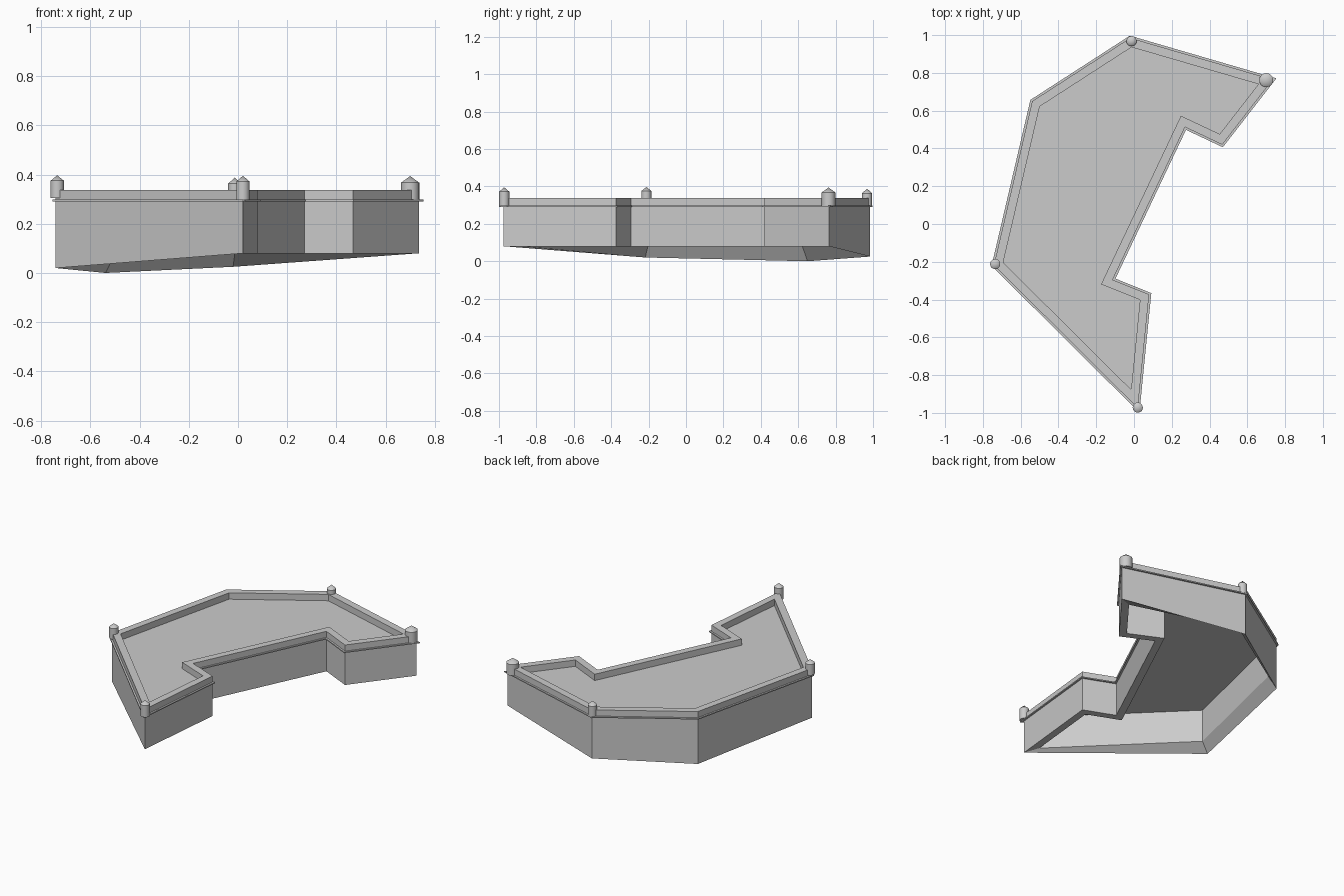
import bpy
import bmesh
from mathutils import Vector

cube = bpy.data.objects.get("Cube")
if cube:
    bpy.data.objects.remove(cube)

stone = bpy.data.materials.new("grey_stone")
stone.use_nodes = True
grey = (0.6, 0.6, 0.6, 1)
stone.diffuse_color = grey
stone.node_tree.nodes["Principled BSDF"].inputs["Base Color"].default_value = grey

# Wall plan, clockwise from above: x, y and height of the outer foot
PLAN = [(-0.02, 0.985, 0.025), (0.735, 0.765, 0.08), (0.467, 0.42, 0.08),
        (0.27, 0.513, 0.08), (-0.113, -0.295, 0.08), (0.08, -0.373, 0.08),
        (0.02, -0.975, 0.08), (-0.742, -0.218, 0.02), (-0.539, 0.65, 0.0)]
OUTLINE = [Vector(p[:2]) for p in PLAN]
FEET = [p[2] for p in PLAN]
COUNT = len(PLAN)
INNER_FOOT, DECK_LOW, DECK_TOP, WALL_TOP = 0.08, 0.289, 0.296, 0.337


def inset(distance):
    """Mitred copy of the plan, moved inwards by distance."""
    points = []
    for i, p in enumerate(OUTLINE):
        a = (p - OUTLINE[i - 1]).normalized()
        b = (OUTLINE[(i + 1) % COUNT] - p).normalized()
        na, nb = Vector((a.y, -a.x)), Vector((b.y, -b.x))
        points.append(p + (na + nb) * distance / (1 + na.dot(nb)))
    return points


def loop(bm, points, heights):
    return [bm.verts.new((p.x, p.y, z)) for p, z in zip(points, heights)]


def bridge(bm, first, second):
    for i in range(COUNT):
        j = (i + 1) % COUNT
        bm.faces.new((first[i], first[j], second[j], second[i]))


def finish(bm, name):
    bmesh.ops.recalc_face_normals(bm, faces=bm.faces)
    mesh = bpy.data.meshes.new(name)
    bm.to_mesh(mesh)
    bm.free()
    mesh.materials.append(stone)
    obj = bpy.data.objects.new(name, mesh)
    bpy.context.collection.objects.link(obj)
    return obj


def ring(name, profile):
    """Sweep a closed profile of (inset, heights) around the plan."""
    bm = bmesh.new()
    loops = [loop(bm, inset(d), z) for d, z in profile]
    for i, current in enumerate(loops):
        bridge(bm, loops[i - 1], current)
    return finish(bm, name)


def level(z):
    return [z] * COUNT


# Wall with parapet, sloping underneath from outer foot to inner foot
ring("wall", [(0, FEET), (0, level(WALL_TOP)),
              (0.045, level(WALL_TOP)), (0.045, level(INNER_FOOT))])

# Thin ledge around the outside
ring("ledge", [(0.02, level(0.291)), (-0.011, level(0.291)),
               (-0.011, level(0.298)), (0.02, level(0.298))])

# Deck
bm = bmesh.new()
low = loop(bm, inset(0.03), level(DECK_LOW))
high = loop(bm, inset(0.03), level(DECK_TOP))
bridge(bm, low, high)
bm.faces.new(low)
bm.faces.new(high)
finish(bm, "deck")


# Corner turrets with pointed caps
def turret(name, x, y, radius, base, eaves, tip, sides=20):
    bm = bmesh.new()
    for r_top, z0, z1 in ((radius, base, eaves), (0, eaves, tip)):
        made = bmesh.ops.create_cone(
            bm, cap_ends=True, segments=sides, radius1=radius,
            radius2=r_top, depth=z1 - z0)
        bmesh.ops.translate(bm, verts=made["verts"], vec=(x, y, (z0 + z1) / 2))
    obj = finish(bm, name)
    bpy.ops.object.select_all(action="DESELECT")
    obj.select_set(True)
    bpy.context.view_layer.objects.active = obj
    bpy.ops.object.shade_smooth_by_angle()


turret("turret_west", -0.735, -0.212, 0.027, 0.305, 0.375, 0.397)
turret("turret_front", 0.02, -0.972, 0.027, 0.296, 0.372, 0.395)
turret("turret_back", -0.013, 0.968, 0.027, 0.296, 0.363, 0.388)
turret("turret_east", 0.70, 0.762, 0.037, 0.296, 0.367, 0.394)
